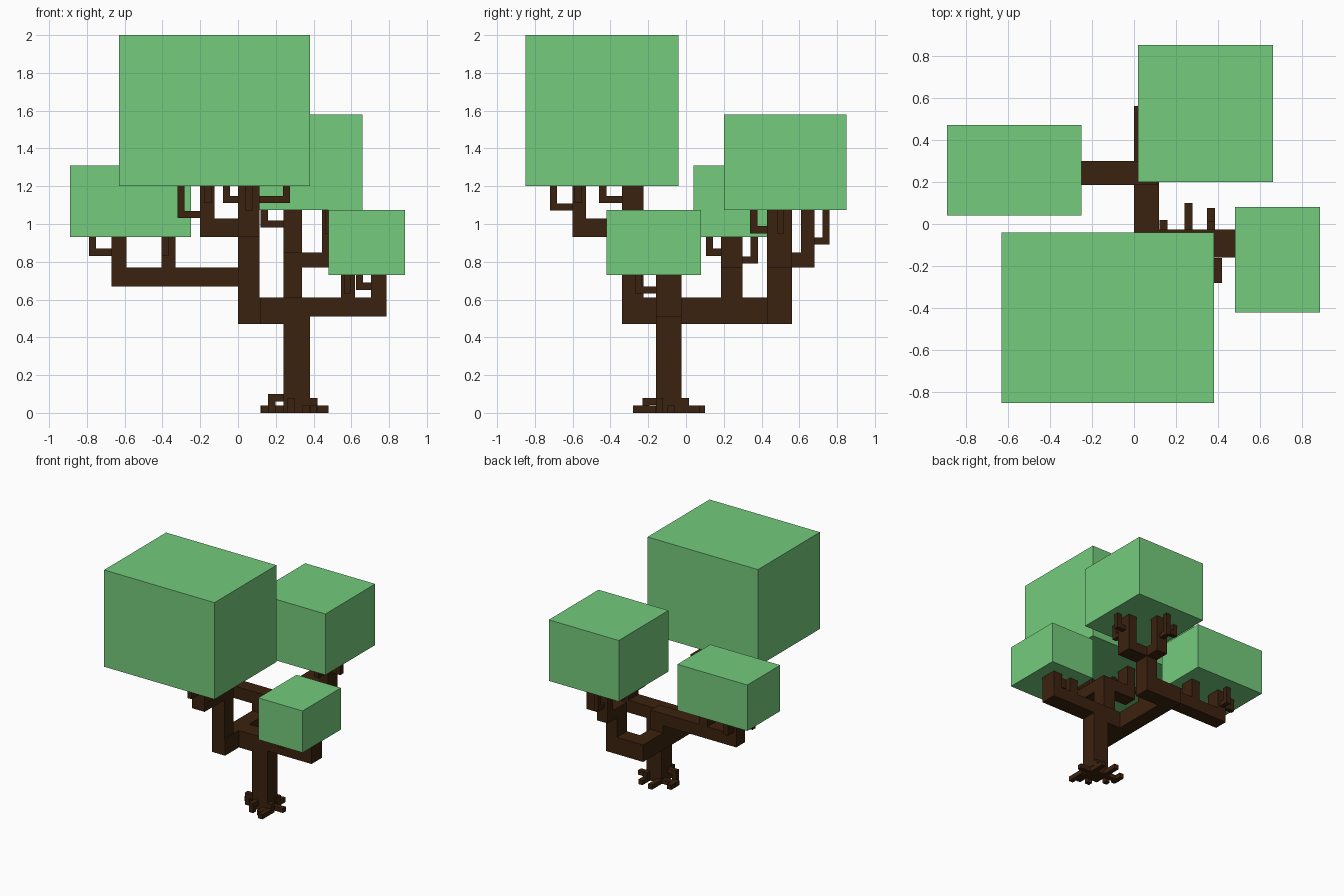
import bpy
from mathutils import Vector

default_cube = bpy.data.objects.get("Cube")
if default_cube:
    bpy.data.objects.remove(default_cube, do_unlink=True)

CM = 0.01      # all sizes below are in hundredths of a unit
HALF = 1.9     # half the thickness of twigs and roots


def flat_material(name, colour):
    mat = bpy.data.materials.new(name)
    mat.use_nodes = True
    mat.diffuse_color = colour
    mat.node_tree.nodes["Principled BSDF"].inputs["Base Color"].default_value = colour
    return mat


leaf = flat_material("leaf green", (0.174, 0.597, 0.205, 1))
bark = flat_material("bark brown", (0.044, 0.016, 0.0045, 1))


def join(objects, name):
    """Merge several boxes into one named part."""
    bpy.ops.object.select_all(action="DESELECT")
    for obj in objects:
        obj.select_set(True)
    bpy.context.view_layer.objects.active = objects[0]
    bpy.ops.object.join()
    objects[0].name = name


def box(name, material, x, y, z):
    """Box between the low and high bound on each axis."""
    low, high = (Vector(side) * CM for side in zip(x, y, z))
    bpy.ops.mesh.primitive_cube_add(size=1, location=(low + high) / 2)
    obj = bpy.context.object
    obj.name = name
    obj.scale = high - low
    bpy.ops.object.transform_apply(location=False, rotation=False, scale=True)
    obj.data.materials.append(material)
    return obj


def bent_stick(name, start, direction, reach, tip):
    """Thin arm going out from start, then bending up or down to height tip."""
    start = Vector(start)
    along = Vector(direction)
    end = start + along * (reach - HALF)

    def bounds(a, b):
        return [(min(p, q) - HALF, max(p, q) + HALF) for p, q in zip(a, b)]

    parts = [box(name, bark, *bounds(start - along * HALF, end))]
    x, y, z = bounds(end, end)
    if tip > z[1]:
        parts.append(box(name, bark, x, y, (z[1], tip)))
    elif tip < z[0]:
        parts.append(box(name, bark, x, y, (tip, z[0])))
    join(parts, name)


LEFT, RIGHT, FRONT, BACK = (-1, 0, 0), (1, 0, 0), (0, -1, 0), (0, 1, 0)

# Foliage blocks
box("large_front_foliage", leaf, x=(-63, 38), y=(-85, -4), z=(120, 200))
box("back_foliage", leaf, x=(2, 66), y=(20, 85), z=(107.5, 158))
box("low_side_foliage", leaf, x=(-89, -25), y=(4, 47), z=(93, 131))
box("small_foliage", leaf, x=(48, 88.5), y=(-42, 8), z=(73, 107.5))

# Trunk and the fork it carries
trunk_y = (-16, -2.5)
fork_z = (47, 61)
box("trunk", bark, x=(24, 38), y=trunk_y, z=(0, 61))
box("trunk_side_limb", bark, x=(12, 24), y=trunk_y, z=fork_z)
box("fork_limb", bark, x=(0, 12), y=(-34, 56), z=fork_z)

# Limbs under the large front foliage
front_y = (-34, -22.5)
box("front_column", bark, x=(0, 11.5), y=front_y, z=(61, 103))
box("front_cross_limb", bark, x=(-20, 0), y=front_y, z=(93, 103))
box("front_cross_upright", bark, x=(-20, -12.5), y=front_y, z=(103, 120))
box("front_reach_limb", bark, x=(0, 11.5), y=(-60, -34), z=(93, 103))
box("front_reach_upright", bark, x=(0, 11.5), y=(-60, -53), z=(103, 120))

# Limbs under the back foliage
back_y = (43, 56)
back_x = (24, 34)
box("back_limb", bark, x=(12, 34), y=back_y, z=fork_z)
box("back_column", bark, x=back_x, y=back_y, z=(61, 85))
box("back_cross_limb", bark, x=(34, 52), y=back_y, z=(77, 85))
box("back_cross_upright", bark, x=(44.5, 52), y=back_y, z=(85, 107.5))
box("back_reach_limb", bark, x=back_x, y=(56, 68), z=(77, 85))
box("back_reach_upright", bark, x=back_x, y=(61, 68), z=(85, 107.5))

# Limbs under the low side foliage
side_y = (18.5, 30)
box("side_column", bark, x=(0, 11.5), y=side_y, z=(61, 77))
box("side_limb", bark, x=(-67, 0), y=side_y, z=(67, 77))
box("side_outer_upright", bark, x=(-67, -59), y=side_y, z=(77, 93))
box("side_inner_upright", bark, x=(-40.5, -33), y=side_y, z=(77, 93))

# Limbs under the small foliage
box("small_limb", bark, x=(38, 78.5), y=trunk_y, z=(51, 61))
box("small_inner_upright", bark, x=(54.5, 62), y=trunk_y, z=(61, 73))
box("small_outer_upright", bark, x=(70.5, 78.5), y=trunk_y, z=(61, 73))

# Twigs: start, direction, reach and the foliage height they meet
for name, start, direction, reach, tip in (
    ("front_twig_left", (-20, -28, 105), LEFT, 12, 120),
    ("front_twig_inner", (-16, -34, 113), FRONT, 12, 120),
    ("front_twig_tip", (6, -60, 109), FRONT, 12, 120),
    ("front_twig_short", (0, -57, 113), LEFT, 8, 120),
    ("front_twig_right", (11.5, -57, 113), RIGHT, 16, 120),
    ("back_twig_left", (24, 64, 100), LEFT, 12, 107.5),
    ("back_twig_tip", (29, 68, 91), BACK, 8, 107.5),
    ("back_twig_front", (48, 43, 97), FRONT, 9, 107.5),
    ("back_twig_right", (52, 50, 97), RIGHT, 8, 107.5),
    ("side_twig_tip", (-67, 24, 85), LEFT, 12, 93),
    ("side_twig_front", (-38.5, 18.5, 85), FRONT, 8, 93),
    ("side_twig_back", (-63, 30, 81), BACK, 8, 93),
    ("small_twig_inner", (70.5, -9, 67), LEFT, 8, 73),
    ("small_twig_front", (58, -16, 65), FRONT, 11, 73),
):
    bent_stick(name, start, direction, reach, tip)

# Roots: some lie flat, others step down to the ground
for name, start, direction, reach in (
    ("root_left_flat", (24, -5, HALF), LEFT, 12),
    ("root_left_high", (24, -12, 8), LEFT, 8),
    ("root_right_flat", (38, -8, HALF), RIGHT, 10),
    ("root_right_step", (38, -14, 6), RIGHT, 4),
    ("root_back_flat", (26, -2.5, HALF), BACK, 12.5),
    ("root_back_step", (36.5, -2.5, 6), BACK, 4),
    ("root_back_toe", (36.5, -2.5, HALF), BACK, 10),
    ("root_front_flat", (36, -16, HALF), FRONT, 8),
    ("root_front_toe", (40, -20, HALF), FRONT, 8),
    ("root_front_step", (28, -16, 6), FRONT, 7),
    ("root_side_toe", (14, -5, HALF), BACK, 7),
):
    bent_stick(name, start, direction, reach, 0)
